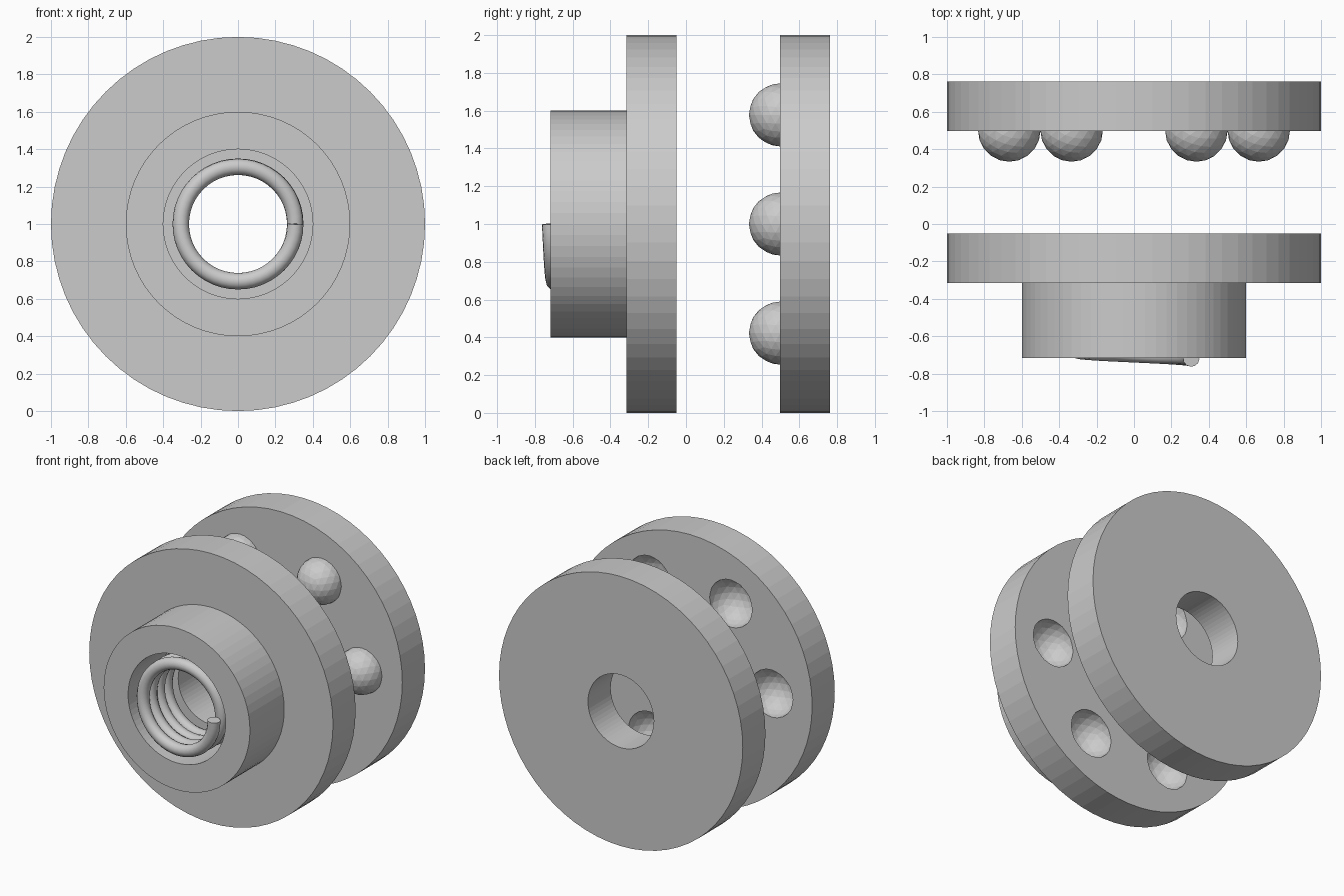
import bpy, bmesh
from math import sin, cos, pi

if "Cube" in bpy.data.objects:
    bpy.data.objects.remove(bpy.data.objects["Cube"])

CZ = 1.0        # height of the shared axis
RING = 0.667    # radius of the ball circle


def finish(bm, name):
    bmesh.ops.recalc_face_normals(bm, faces=bm.faces)
    me = bpy.data.meshes.new(name)
    bm.to_mesh(me)
    bm.free()
    ob = bpy.data.objects.new(name, me)
    bpy.context.collection.objects.link(ob)
    return ob


def lathe(name, profile, n=64):
    """Turn a closed (radius, y) profile about the y axis."""
    bm = bmesh.new()
    rings = [[bm.verts.new((r * cos(2 * pi * i / n), y, CZ + r * sin(2 * pi * i / n)))
              for i in range(n)] for r, y in profile]
    for k in range(len(rings)):
        a, b = rings[k], rings[(k + 1) % len(rings)]
        for i in range(n):
            j = (i + 1) % n
            bm.faces.new((a[i], a[j], b[j], b[i]))
    return finish(bm, name)


def ball_ring(name, radius, y):
    """Six faceted balls evenly spaced around the axis."""
    bm = bmesh.new()
    for i in range(6):
        a = i * pi / 3
        new = bmesh.ops.create_icosphere(bm, subdivisions=3, radius=radius)["verts"]
        bmesh.ops.translate(bm, verts=new, vec=(RING * cos(a), y, CZ + RING * sin(a)))
    return finish(bm, name)


# Rear disc with its ring of detent balls
lathe("rear_disc", [(1, 0.497), (1, 0.763), (0.27, 0.763), (0.27, 0.497)])
ball_ring("detent_balls", 0.167, 0.5)

# Front disc with hub and stepped bore
front = lathe("front_disc_and_hub", [
    (1, -0.05), (1, -0.315), (0.6, -0.315), (0.6, -0.717),
    (0.4, -0.717), (0.4, -0.315), (0.27, -0.315), (0.27, -0.05)])

# Ball pockets in the back face of the front disc
cutter = ball_ring("pocket_cutter", 0.175, -0.05)
cutter.hide_render = True
mod = front.modifiers.new("pockets", 'BOOLEAN')
mod.operation = 'DIFFERENCE'
mod.solver = 'EXACT'
mod.object = cutter
bpy.context.view_layer.objects.active = front
bpy.ops.object.modifier_apply(modifier=mod.name)
bpy.data.objects.remove(cutter)

# Coil spring seated in the hub bore
TURNS, STEPS = 4, 48
curve = bpy.data.curves.new("spring", 'CURVE')
curve.dimensions = '3D'
curve.bevel_depth = 0.044
curve.bevel_resolution = 4
curve.use_fill_caps = True
spline = curve.splines.new('POLY')
spline.points.add(TURNS * STEPS)
for i, p in enumerate(spline.points):
    a = -2 * pi * i / STEPS
    p.co = (0.306 * cos(a), -0.719 + 0.09 * i / STEPS, CZ + 0.306 * sin(a), 1)
spline.use_smooth = True
spring = bpy.data.objects.new("spring", curve)
bpy.context.collection.objects.link(spring)
